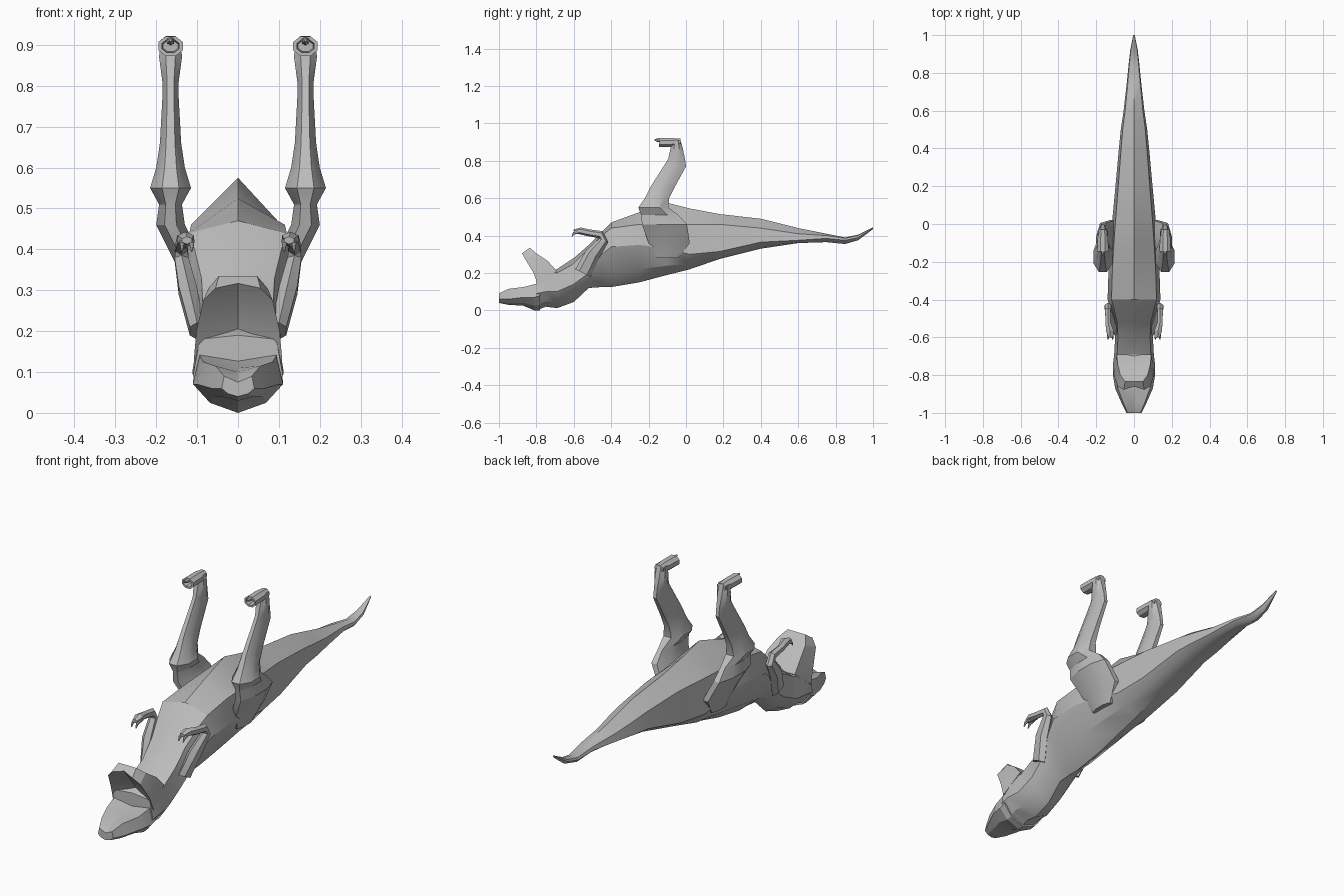
import bpy, bmesh, math
from mathutils import Vector

if "Cube" in bpy.data.objects:
    bpy.data.objects.remove(bpy.data.objects["Cube"])

skin = bpy.data.materials.new("grey_skin")
skin.use_nodes = True
GREY = (0.5, 0.5, 0.5, 1)
skin.diffuse_color = GREY
skin.node_tree.nodes["Principled BSDF"].inputs["Base Color"].default_value = GREY


def loft(name, rings, angle=30):
    """Skin a list of equal-length point rings and cap both ends."""
    bm = bmesh.new()
    loops = [[bm.verts.new(p) for p in ring] for ring in rings]
    count = len(loops[0])
    for a, b in zip(loops, loops[1:]):
        for i in range(count):
            j = (i + 1) % count
            bm.faces.new((a[i], a[j], b[j], b[i]))
    bm.faces.new(loops[0])
    bm.faces.new(loops[-1])
    bmesh.ops.recalc_face_normals(bm, faces=bm.faces)
    mesh = bpy.data.meshes.new(name)
    bm.to_mesh(mesh)
    bm.free()
    obj = bpy.data.objects.new(name, mesh)
    bpy.context.collection.objects.link(obj)
    mesh.materials.append(skin)
    bpy.ops.object.select_all(action="DESELECT")
    obj.select_set(True)
    bpy.context.view_layer.objects.active = obj
    bpy.ops.object.shade_smooth_by_angle(angle=math.radians(angle))
    return obj


def body_ring(y, top, shoulder, side, bottom, w):
    """Ridged cross-section of the trunk, written for one half and mirrored."""
    low = bottom + (side - bottom) * 0.35
    half = [(0.85 * w, shoulder), (w, side), (0.62 * w, low)]
    pts = [(0, top)] + half + [(0, bottom)] + [(-x, z) for x, z in reversed(half)]
    return [Vector((x, y, z)) for x, z in pts]


def tube(name, path, side, normal=None, sides=8):
    """Limb along a path of (x, y, z, half width, half depth)."""
    centres = [Vector((side * p[0], p[1], p[2])) for p in path]
    rings = []
    for i, c in enumerate(centres):
        t = centres[min(i + 1, len(path) - 1)] - centres[max(i - 1, 0)]
        n = normal or Vector((0, t.z, -t.y)).normalized()
        grow = 1 / math.cos(math.pi / sides)
        ring = []
        for k in range(sides):
            a = math.tau * (k + 0.5) / sides
            ring.append(c + grow * (Vector((math.cos(a) * path[i][3], 0, 0))
                                    + n * math.sin(a) * path[i][4]))
        rings.append(ring)
    return loft(name, rings)


# Trunk: back of the mouth, neck, torso and tail
trunk = [
    (-.80, .19, .18, .09, .0, .11),
    (-.75, .22, .2, .1, .02, .112),
    (-.69, .22, .2, .1, .012, .105),
    (-.6, .28, .25, .14, .045, .1),
    (-.52, .35, .33, .2, .12, .105),
    (-.45, .42, .4, .3, .125, .125),
    (-.4, .47, .44, .34, .125, .14),
    (-.25, .525, .46, .35, .15, .135),
    (-.1, .575, .46, .33, .19, .125),
    (.02, .545, .46, .3, .22, .115),
    (.18, .515, .46, .315, .275, .1),
    (.4, .49, .44, .365, .33, .08),
    (.5, .465, .425, .37, .345, .07),
    (.6, .44, .41, .375, .36, .055),
    (.75, .41, .4, .385, .365, .038),
    (.85, .39, .385, .375, .355, .028),
    (.92, .405, .4, .39, .375, .02),
    (1, .445, .443, .44, .435, .004),
]
loft("trunk_and_tail", [body_ring(*s) for s in trunk])

# Upper skull, narrowing to the snout
skull = [
    (-.78, .13, .145, .08, .0, .11),
    (-.81, .125, .14, .07, .0, .11),
    (-.87, .11, .125, .07, .025, .1),
    (-.95, .1, .115, .06, .03, .065),
    (-1, .075, .09, .06, .04, .04),
]
loft("upper_skull", [body_ring(*s) for s in skull], 20)


# Open lower jaw with a grooved inner face
def jaw_ring(inner, outer, w):
    inner, outer = Vector((0, *inner)), Vector((0, *outer))
    x = Vector((w, 0, 0))
    return [inner - x, inner.lerp(outer, 0.4), inner + x,
            outer + x * 0.85, outer - x * 0.85]


loft("lower_jaw", [
    jaw_ring((-.79, .13), (-.69, .21), .108),
    jaw_ring((-.815, .2), (-.74, .265), .102),
    jaw_ring((-.86, .275), (-.80, .305), .085),
    jaw_ring((-.877, .305), (-.835, .335), .055),
], 20)

# Limbs, repeated on each side
UP = Vector((0, 0, 1))
ALONG = Vector((0, 1, 0))
leg = [
    (.1, -.1, .28, .02, .06),
    (.115, -.09, .36, .035, .11),
    (.165, -.115, .46, .035, .12),
    (.165, -.14, .51, .028, .1),
    (.165, -.175, .55, .05, .08),
    (.165, -.155, .6, .035, .065),
    (.165, -.125, .66, .026, .065),
    (.165, -.06, .77, .02, .06),
    (.165, -.05, .81, .02, .045),
    (.165, -.05, .87, .028, .032),
    (.165, -.052, .91, .025, .022),
]
foot = [
    (.165, -.03, .9, .022, .018),
    (.165, -.08, .898, .028, .024),
    (.165, -.145, .897, .03, .024),
    (.165, -.145, .897, .021, .016),
    (.165, -.11, .897, .018, .013),
]
claw = [
    (.165, -.12, .91, .009, .01),
    (.165, -.15, .91, .008, .009),
    (.165, -.168, .912, .003, .003),
]
arm = [
    (.1, -.55, .2, .018, .04),
    (.123, -.5, .3, .022, .035),
    (.138, -.44, .375, .017, .022),
    (.138, -.455, .405, .015, .018),
    (.138, -.52, .415, .013, .016),
    (.128, -.565, .425, .02, .016),
    (.125, -.6, .422, .012, .008),
]
for side, label in ((1, "left"), (-1, "right")):
    tube(label + "_leg", leg, side, ALONG)
    tube(label + "_foot", foot, side, UP)
    tube(label + "_toe_claw", claw, side, UP, 6)
    tube(label + "_arm", arm, side, None, 6)
    # Two small fingers bent down from the hand
    for finger, spread in (("inner", -.012), ("outer", .012)):
        x = .125 + spread
        tube(label + "_" + finger + "_finger",
             [(x, -.57, .42, .006, .008), (x, -.6, .412, .005, .006),
              (x, -.61, .395, .002, .002)], side, None, 6)
